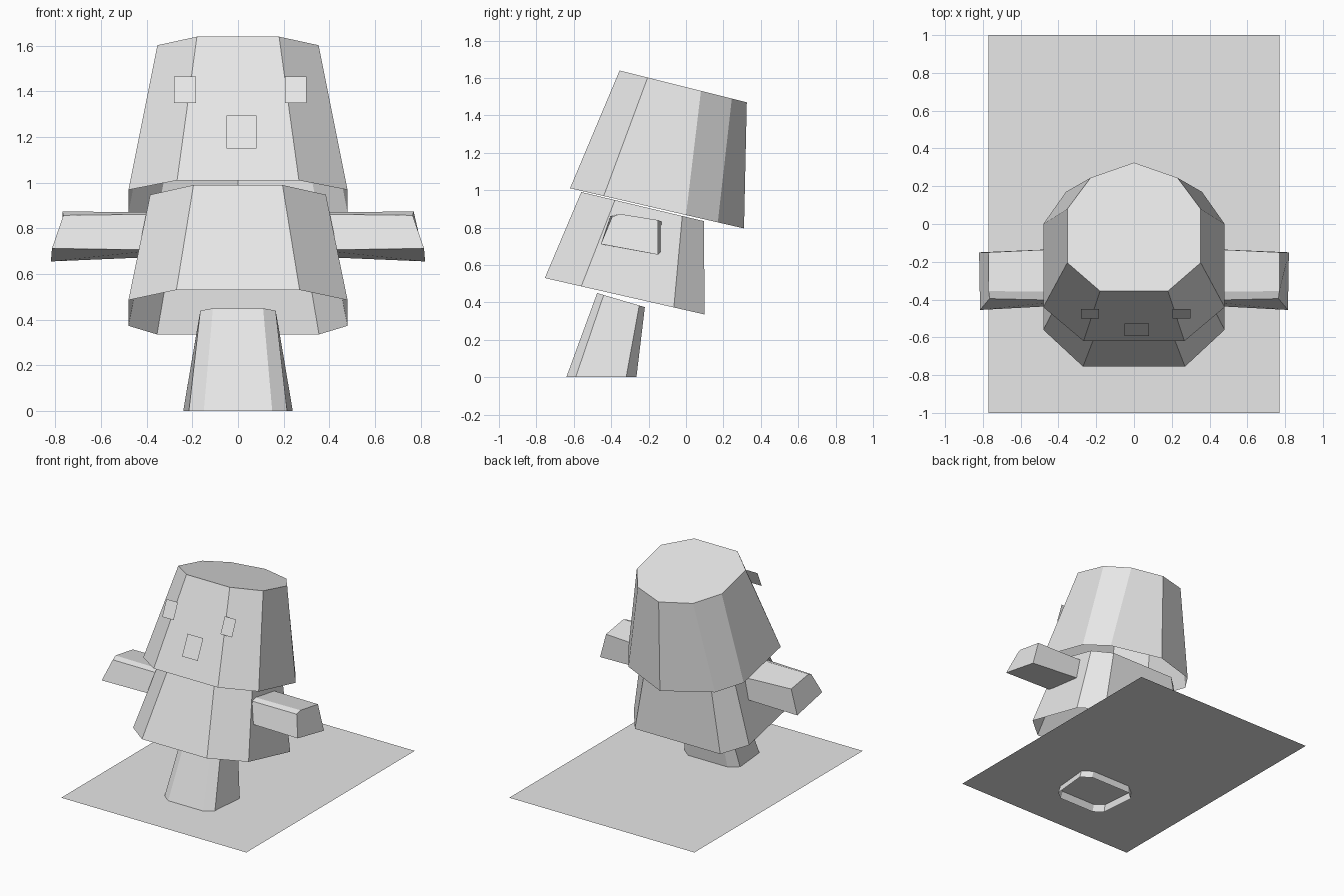
import bpy
import bmesh
from mathutils import Vector

if "Cube" in bpy.data.objects:
    bpy.data.objects.remove(bpy.data.objects["Cube"], do_unlink=True)

GREY = (0.8, 0.8, 0.8, 1)
grey = bpy.data.materials.new("plain_grey")
grey.diffuse_color = GREY
grey.use_nodes = True
grey.node_tree.nodes["Principled BSDF"].inputs["Base Color"].default_value = GREY


def finish(name, bm, fix_normals=True):
    if fix_normals:
        bmesh.ops.recalc_face_normals(bm, faces=bm.faces)
    mesh = bpy.data.meshes.new(name)
    bm.to_mesh(mesh)
    bm.free()
    mesh.materials.append(grey)
    obj = bpy.data.objects.new(name, mesh)
    bpy.context.collection.objects.link(obj)
    return obj


def loft(name, lower, upper, cap_lower=False):
    """Join two rings of points with side faces and cap the upper ring."""
    bm = bmesh.new()
    a = [bm.verts.new(p) for p in lower]
    b = [bm.verts.new(p) for p in upper]
    n = len(a)
    for i in range(n):
        j = (i + 1) % n
        bm.faces.new((a[i], a[j], b[j], b[i]))
    bm.faces.new(b)
    if cap_lower:
        bm.faces.new(a[::-1])
    return finish(name, bm)


def tilted_ring(half, height, slope):
    """Mirror a half outline (front to back) and lay it on a sloping plane."""
    mirrored = [(-x, y) for x, y in reversed(half) if x > 0]
    return [(x, y, height + slope * y) for x, y in half + mirrored]


def plate(name, x0, x1, bottom, top):
    """Thin upright panel between two (y, z) edges."""
    bm = bmesh.new()
    corners = [(x0, *bottom), (x1, *bottom), (x1, *top), (x0, *top)]
    bm.faces.new([bm.verts.new(c) for c in corners])
    return finish(name, bm, fix_normals=False)


# Ground sheet
bm = bmesh.new()
bmesh.ops.create_grid(bm, x_segments=1, y_segments=1, size=1)
for v in bm.verts:
    v.co = Vector((v.co.x * 0.77, v.co.y, 0.05))
finish("ground_sheet", bm, fix_normals=False)

# Leg: open tapered tube that pokes just below the sheet
loft("leg",
     tilted_ring([(.15, -.64), (.215, -.59), (.24, -.32), (.17, -.265)], 0, 0),
     tilted_ring([(.11, -.475), (.165, -.44), (.175, -.25), (.12, -.22)], .31, -.294))

# Body: open skirt leaning forward
loft("body",
     tilted_ring([(.27, -.755), (.48, -.56), (.48, -.065), (.355, .10)], .358, -.228),
     tilted_ring([(.195, -.56), (.385, -.38), (.385, -.02), (.27, .095)], .857, -.237))

# Head: open underneath, pointed at the back
loft("head",
     tilted_ring([(.267, -.62), (.48, -.44), (.48, 0), (.36, .17), (0, .31)], .867, -.231),
     tilted_ring([(.18, -.355), (.353, -.205), (.353, .08), (.23, .245), (0, .325)], 1.551, -.25))

# Arms: solid blocks with a chamfered top front edge
inner = [(.35, -.43, .705), (.35, -.13, .675), (.35, -.13, .832),
         (.35, -.36, .872), (.35, -.405, .862)]
outer = [(.815, -.455, .712), (.82, -.15, .655), (.77, -.15, .84),
         (.77, -.355, .873), (.765, -.395, .857)]
for side, sign in (("left", 1), ("right", -1)):
    rings = [[(sign * x, y, z) for x, y, z in ring] for ring in (inner, outer)]
    loft(side + "_arm", *rings, cap_lower=True)

# Face panels floating just in front of the head
plate("right_eye", -.28, -.185, (-.50, 1.35), (-.45, 1.465))
plate("left_eye", .205, .30, (-.50, 1.35), (-.45, 1.465))
plate("mouth", -.05, .08, (-.593, 1.15), (-.527, 1.295))
